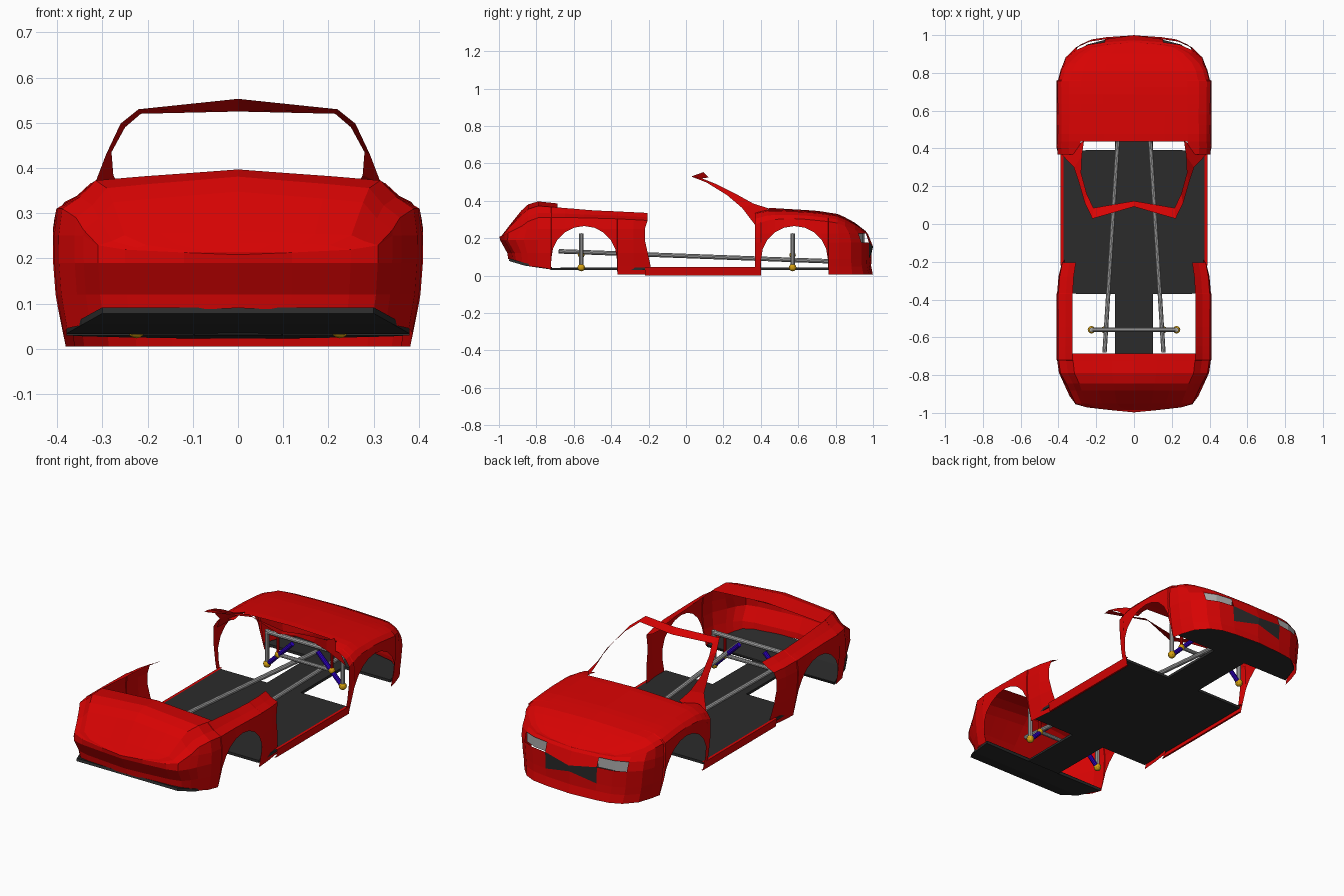
import bpy, bmesh, math
from mathutils import Vector

if "Cube" in bpy.data.objects:
    bpy.data.objects.remove(bpy.data.objects["Cube"])


def material(name, rgb):
    m = bpy.data.materials.new(name)
    m.diffuse_color = (*rgb, 1)
    m.use_nodes = True
    m.node_tree.nodes["Principled BSDF"].inputs["Base Color"].default_value = m.diffuse_color
    return m


RED = material("body_red", (0.68, 0.001, 0.001))
DARK = material("dark_grey", (0.024, 0.024, 0.024))
STEEL = material("steel_grey", (0.42, 0.42, 0.42))
GOLD = material("joint_gold", (0.68, 0.36, 0.005))
BLUE = material("link_blue", (0.03, 0.0, 0.6))


def lerp(table, v):
    if v <= table[0][0]:
        return table[0][1]
    for (a, p), (b, q) in zip(table, table[1:]):
        if v <= b:
            return p + (q - p) * (v - a) / (b - a)
    return table[-1][1]


def finish(bm, name, mats, mirror=False):
    bmesh.ops.remove_doubles(bm, verts=bm.verts, dist=1e-4)
    bmesh.ops.recalc_face_normals(bm, faces=bm.faces)
    me = bpy.data.meshes.new(name)
    bm.to_mesh(me)
    bm.free()
    for m in mats:
        me.materials.append(m)
    ob = bpy.data.objects.new(name, me)
    bpy.context.collection.objects.link(ob)
    if mirror:
        ob.modifiers.new("mirror", 'MIRROR').use_axis[0] = True
    return ob


def strip(name, pairs, mat):
    """Sheet between two edges, mirrored across x."""
    bm = bmesh.new()
    vs = [[bm.verts.new(p) for p in pair] for pair in pairs]
    for a, b in zip(vs, vs[1:]):
        bm.faces.new((a[0], a[1], b[1], b[0]))
    return finish(bm, name, [mat], True)


def rod(name, p, q, r, mat):
    p, q = Vector(p), Vector(q)
    bm = bmesh.new()
    bmesh.ops.create_cone(bm, cap_ends=True, segments=10, radius1=r, radius2=r, depth=(q - p).length)
    rot = (q - p).to_track_quat('Z', 'Y').to_matrix().to_4x4()
    rot.translation = (p + q) / 2
    bm.transform(rot)
    finish(bm, name, [mat])


def ball(name, p, r, mat):
    bm = bmesh.new()
    bmesh.ops.create_uvsphere(bm, u_segments=12, v_segments=8, radius=r)
    bmesh.ops.translate(bm, verts=bm.verts, vec=p)
    finish(bm, name, [mat])


# body clips: columns run from the door round to the bumper, rows from the hem up over the top
FLARE = [(0, .935), (.05, .955), (.12, .985), (.2, 1), (.27, 1), (.31, .98)]
DOOR_EDGE = [(0, .012), (.19, -.03), (.26, -.03), (.33, 0)]


def clip(name, cols, levels, belt, tuck, crown, spans, is_open, paint):
    bm = bmesh.new()
    grid = []
    for x, y, hem in cols:
        sign = 1 if y > 0 else -1
        n = min(max((abs(y) - .8) / .15, 0), 1)
        top = lerp(belt, abs(y))
        col = []
        for z in [hem] + levels(x) + [top]:
            z = min(max(z, hem), top)
            bend = lerp(DOOR_EDGE, z) if abs(y) < .25 else 0
            col.append((x * lerp(FLARE, z), y + bend - sign * n * lerp(tuck, z), z))
        tx, ty, tz = col[-1]
        for s, w in spans:
            col.append((tx * s, ty, tz + (lerp(crown, abs(ty)) - tz) * w))
        grid.append([bm.verts.new(c) for c in col])
    skirt = len(levels(0)) + 1
    for a, b in zip(grid, grid[1:]):
        for j in range(len(a) - 1):
            s_in = spans[j - skirt][0] if j >= skirt else 1
            xmid, ymid = (a[j].co.x + b[j].co.x) / 2, (a[j].co.y + b[j].co.y) / 2
            if is_open(s_in, j, xmid, ymid):
                continue
            f = bm.faces.new((a[j], b[j], b[j + 1], a[j + 1]))
            f.material_index = paint(j, xmid, ymid)
    finish(bm, name, [RED, DARK], True)


def arch(c, r, sign):
    return [(.41, c - sign * r * math.cos(a), .09 + .175 * math.sin(a))
            for a in (math.pi * i / 10 for i in range(11))]


# front clip with bonnet, wings, bumper, grille and open headlamp sockets
front = [(.405, .368, .005), (.407, .398, .005)] + arch(.58, .178, 1) + [
    (.402, .762, .005), (.388, .82, .005), (.363, .89, .005), (.305, .95, .005),
    (.24, .978, .005), (.155, .99, .005), (0, 1, .005)]


def front_open(s, j, x, y):
    return (s < .7 and y < .435) or (j == 3 and y > .85 and .14 < x < .28)


clip("front_body", front,
     lambda x: [.05, .09, .178, .225] if x else [.05, .12, .155, .222],
     [(.36, .27), (.45, .30), (.6, .305), (.8, .285), (.89, .265), (.95, .245), (1, .235)],
     [(0, 0), (.06, .012), (.1, .012), (.155, 0), (.178, .012), (.225, .028), (.27, .07)],
     [(.36, .35), (.45, .362), (.7, .347), (.82, .328), (.9, .285), (.965, .235)],
     [(.95, .4), (.85, .75), (.7, .85), (.4, .93), (0, 1)],
     front_open, lambda j, x, y: int(y > .85 and j == 2 and x < .13))

# headlamps set back in their sockets
strip("headlamps", [((x, y, .168), (x, y, .232)) for x, y in
                    ((.145, .955), (.24, .943), (.31, .912))], STEEL)

# rear clip with deck, haunches and bumper
rear = [(.385, -.19, .005), (.4, -.28, .005), (.407, -.367, .005)] + arch(-.545, .175, -1) + [
    (.407, -.722, .035), (.397, -.79, .045), (.362, -.87, .052), (.342, -.915, .06),
    (.31, -.96, .07), (.25, -.977, .078), (.12, -.99, .086), (0, -1, .09)]
clip("rear_body", rear,
     lambda x: [.05, .12, .19, .25],
     [(.19, .295), (.4, .305), (.6, .31), (.8, .31), (.87, .29), (.92, .26), (.965, .225), (1, .208)],
     [(.05, .055), (.12, .045), (.15, .03), (.2, 0), (.23, .01), (.25, .04), (.3, .06)],
     [(.19, .35), (.5, .365), (.68, .385), (.82, .40), (.87, .36), (.92, .30), (.99, .208)],
     [(.9, .3), (.81, .72), (.55, .82), (.3, .9), (0, 1)],
     lambda s, j, x, y: s < .8 and y > -.68, lambda j, x, y: 0)

# windscreen frame: rear edge and front edge
strip("windscreen_frame", [
    ((.385, .37, .27), (.265, .44, .36)), ((.318, .30, .362), (.276, .36, .385)),
    ((.292, .22, .43), (.28, .27, .435)), ((.26, .11, .498), (.25, .16, .49)),
    ((.22, .028, .53), (.215, .085, .52)), ((0, .092, .553), (0, .122, .525))], RED)

# door sills
strip("door_sills", [((x, -.22, z), (x, .40, z)) for x, z in
                     ((.374, .046), (.388, .046), (.38, 0), (.37, 0))], RED)

# floor pan, narrow between the wheels
floor = strip("floor_pan", [((0, y, z), (w, y, z)) for y, w, z in (
    (-.945, .30, .085), (-.86, .345, .06), (-.722, .38, .04), (-.72, .1, .036),
    (-.37, .1, .036), (-.369, .38, .036), (.39, .38, .036), (.391, .1, .036),
    (.76, .1, .036), (.761, .375, .036), (.88, .335, .034), (.95, .25, .032), (.98, .13, .03))], DARK)
thick = floor.modifiers.new("thickness", 'SOLIDIFY')
thick.thickness, thick.offset = .014, 0

# chassis rails
for s in (-1, 1):
    rod("chassis_rail", (s * .156, -.68, .13), (s * .066, .76, .077), .012, STEEL)

# suspension at both axles
for y in (-.56, .57):
    rod("axle_top_bar", (-.225, y, .215), (.225, y, .215), .012, STEEL)
    rod("axle_lower_bar", (-.16, y, .11), (.16, y, .11), .01, STEEL)
    for s in (-1, 1):
        rod("axle_post", (s * .225, y, .04), (s * .225, y, .225), .012, STEEL)
        rod("axle_link", (s * .225, y, .04), (s * .075, y, .19), .012, BLUE)
        rod("axle_damper", (s * .16, y, .11), (s * .16, y, .205), .008, RED)
        ball("outer_joint", (s * .225, y, .043), .02, GOLD)
        ball("inner_joint", (s * .16, y, .11), .017, GOLD)
